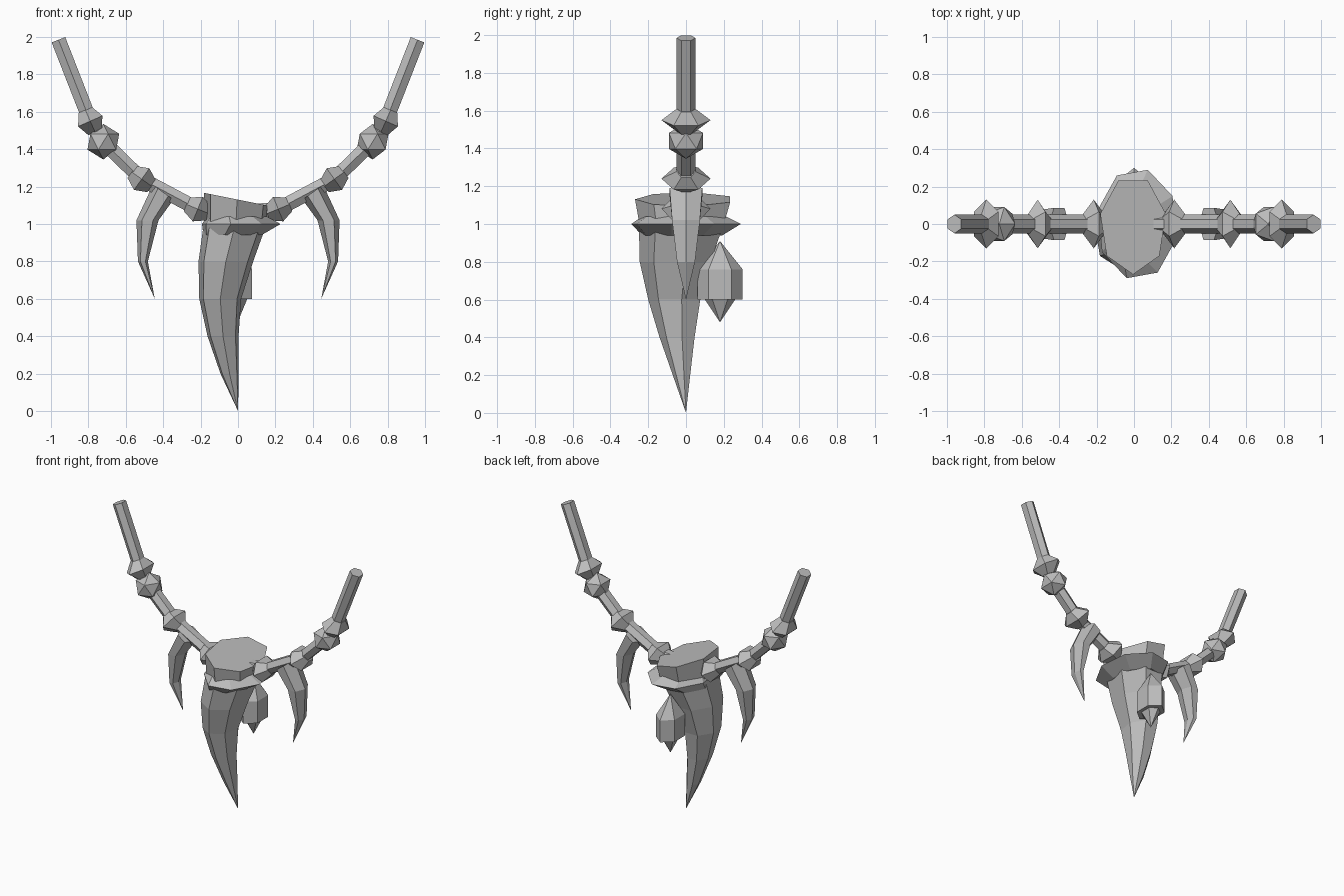
import bpy, bmesh
from math import cos, sin, tau, radians
from mathutils import Vector

cube = bpy.data.objects.get("Cube")
if cube:
    bpy.data.objects.remove(cube, do_unlink=True)

grey = bpy.data.materials.new("plain_grey")
grey.use_nodes = True
grey.diffuse_color = (0.5, 0.5, 0.5, 1)
grey.node_tree.nodes["Principled BSDF"].inputs["Base Color"].default_value = (0.5, 0.5, 0.5, 1)
Y = Vector((0, 1, 0))
Z = Vector((0, 0, 1))


def finish(name, bm):
    bmesh.ops.remove_doubles(bm, verts=bm.verts, dist=0.0005)
    bmesh.ops.recalc_face_normals(bm, faces=bm.faces)
    mesh = bpy.data.meshes.new(name)
    bm.to_mesh(mesh)
    bm.free()
    mesh.materials.append(grey)
    ob = bpy.data.objects.new(name, mesh)
    bpy.context.collection.objects.link(ob)
    return ob


def ring(center, u, v, sides, phase=0):
    """Ellipse of points around center with half axes u and v."""
    angles = [phase + tau * i / sides for i in range(sides)]
    return [Vector(center) + u * cos(a) + v * sin(a) for a in angles]


def flat_ring(xl, xr, yf, yb, z, sides, phase):
    """Level ring given by its left, right, front and back limits."""
    return ring(((xl + xr) / 2, (yf + yb) / 2, z), Vector(((xr - xl) / 2, 0, 0)),
                Y * ((yb - yf) / 2), sides, phase)


def loft(name, rings):
    """Skin a row of rings and cap both ends; zero-size rings become points."""
    bm = bmesh.new()
    rows = [[bm.verts.new(p) for p in r] for r in rings]
    n = len(rows[0])
    for a, b in zip(rows, rows[1:]):
        for i in range(n):
            j = (i + 1) % n
            bm.faces.new((a[i], a[j], b[j], b[i]))
    bm.faces.new(rows[0])
    bm.faces.new(rows[-1])
    return finish(name, bm)


# Large curved fang with a slanted flat top
sections = [(-.185, .175, -.27, .26, 1.13), (-.185, .165, -.25, .23, 1.02),
            (-.215, .085, -.245, .15, .8), (-.21, .02, -.2, .09, .6),
            (-.165, .005, -.14, .055, .4), (-.095, .005, -.07, .027, .2),
            (0, 0, 0, 0, 0)]
fang = [flat_ring(*s, 7, -tau / 4) for s in sections]
for p in fang[0]:
    p.z -= 0.2 * p.x
loft("large_fang", fang)

# Sharp-edged collar around the fang
collar = [(-.17, .16, -.24, .22, 1.04), (-.2, .235, -.3, .3, 1.0),
          (-.19, .13, -.24, .2, .94)]
loft("fang_collar", [flat_ring(*s, 8, radians(-105)) for s in collar])

# Drop bead hanging behind the fang
drop = [(0, .91), (.12, .76), (.12, .6), (.08, .6), (0, .48)]
loft("drop_bead", [ring((0, .18, z), Vector((r * .72, 0, 0)), Y * r, 6, tau / 4)
                   for r, z in drop])

# Cord, beads and small claws on both sides
path = [(.96, 1.985), (.79, 1.55), (.72, 1.44), (.515, 1.24), (.215, 1.08), (.1, 1.07)]
for side, s in (("left", 1), ("right", -1)):
    pts = [Vector((s * x, 0, z)) for x, z in path]
    dirs = [(pts[min(i + 1, len(pts) - 1)] - pts[max(i - 1, 0)]).normalized()
            for i in range(len(pts))]
    loft(side + "_cord", [ring(p, d.cross(Y) * .045, Y * .05, 6, tau / 4)
                          for p, d in zip(pts, dirs)])

    # Wide beads with a sharp waist
    for name, i in (("upper", 1), ("lower", 3), ("inner", 4)):
        p, d = pts[i], dirs[i]
        u = d.cross(Y)
        loft(f"{side}_{name}_bead",
             [ring(p + d * t, u * a, Y * b, 6, tau / 4)
              for t, a, b in ((-.065, .045, .05), (0, .082, .13), (.065, .045, .05))])

    # Round faceted bead
    bm = bmesh.new()
    bmesh.ops.create_icosphere(bm, subdivisions=1, radius=.095)
    for v in bm.verts:
        v.co = v.co * 1 + Y * v.co.y * .12 + pts[2]
    finish(side + "_round_bead", bm)

    # Small claw: inner point, outer point and half depth of each section
    claw = [((.345, 1.13), (.455, 1.21), .1), ((.425, 1.02), (.543, 1.02), .085),
            ((.482, .8), (.535, .8), .055), ((.445, .6), (.445, .6), 0)]
    rows = []
    for (xi, zi), (xo, zo), depth in claw:
        a, b = Vector((s * xi, 0, zi)), Vector((s * xo, 0, zo))
        rows.append(ring((a + b) / 2, (b - a) / 2, Y * depth, 6))
    loft(side + "_claw", rows)
